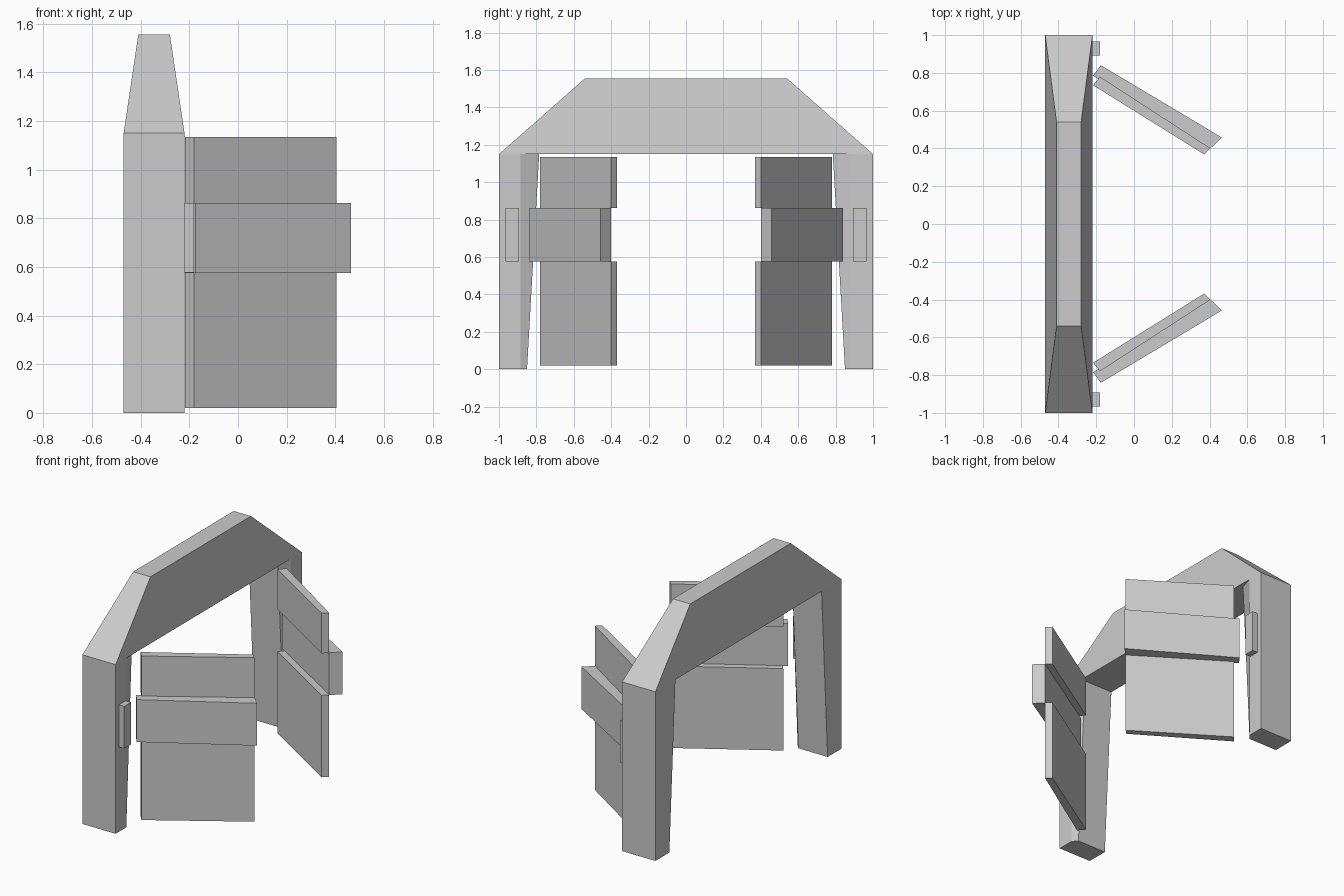
import bpy

if "Cube" in bpy.data.objects:
    bpy.data.objects.remove(bpy.data.objects["Cube"])

def make(name, verts, faces):
    me = bpy.data.meshes.new(name)
    me.from_pydata(verts, [], faces)
    me.validate()
    ob = bpy.data.objects.new(name, me)
    bpy.context.collection.objects.link(ob)
    return ob

def loft(name, lower, upper, z0, z1, side=1):
    """Join two matching xy outlines at two heights; side=-1 mirrors in y."""
    n = len(lower)
    verts = [(x, y * side, z0) for x, y in lower] + [(x, y * side, z1) for x, y in upper]
    faces = [tuple(range(n))[::-1], tuple(range(n, 2 * n))]
    faces += [(i, (i + 1) % n, n + (i + 1) % n, n + i) for i in range(n)]
    if side < 0:
        faces = [f[::-1] for f in faces]
    return make(name, verts, faces)

def rect(x0, x1, y0, y1):
    return [(x0, y0), (x1, y0), (x1, y1), (x0, y1)]

def leg_outline(inner):
    # rectangle with a chamfered front inner corner
    return [(-.47, inner), (-.25, inner), (-.22, .885), (-.22, 1), (-.47, 1)]

# tapered header beam
loft("header_beam", rect(-.47, -.22, -1, 1), rect(-.41, -.28, -.54, .54), 1.15, 1.555)

# door plans: thin panel leaf and the band set outward from it
leaf = [(-.217, .735), (.372, .368), (.405, .40), (-.18, .78)]
band = [(-.217, .785), (.405, .40), (.465, .458), (-.175, .84)]

for side, tag in ((1, "left"), (-1, "right")):
    # leg, narrowing toward the foot
    loft(tag + "_leg", leg_outline(.85), leg_outline(.785), 0, 1.15, side)
    # control block on the leg face
    block = rect(-.225, -.18, .892, .965)
    loft(tag + "_control_block", block, block, .577, .863, side)
    # open door: lower panel, middle band, upper panel
    loft(tag + "_lower_panel", leaf, leaf, .02, .577, side)
    loft(tag + "_middle_band", band, band, .575, .863, side)
    loft(tag + "_upper_panel", leaf, leaf, .862, 1.135, side)
